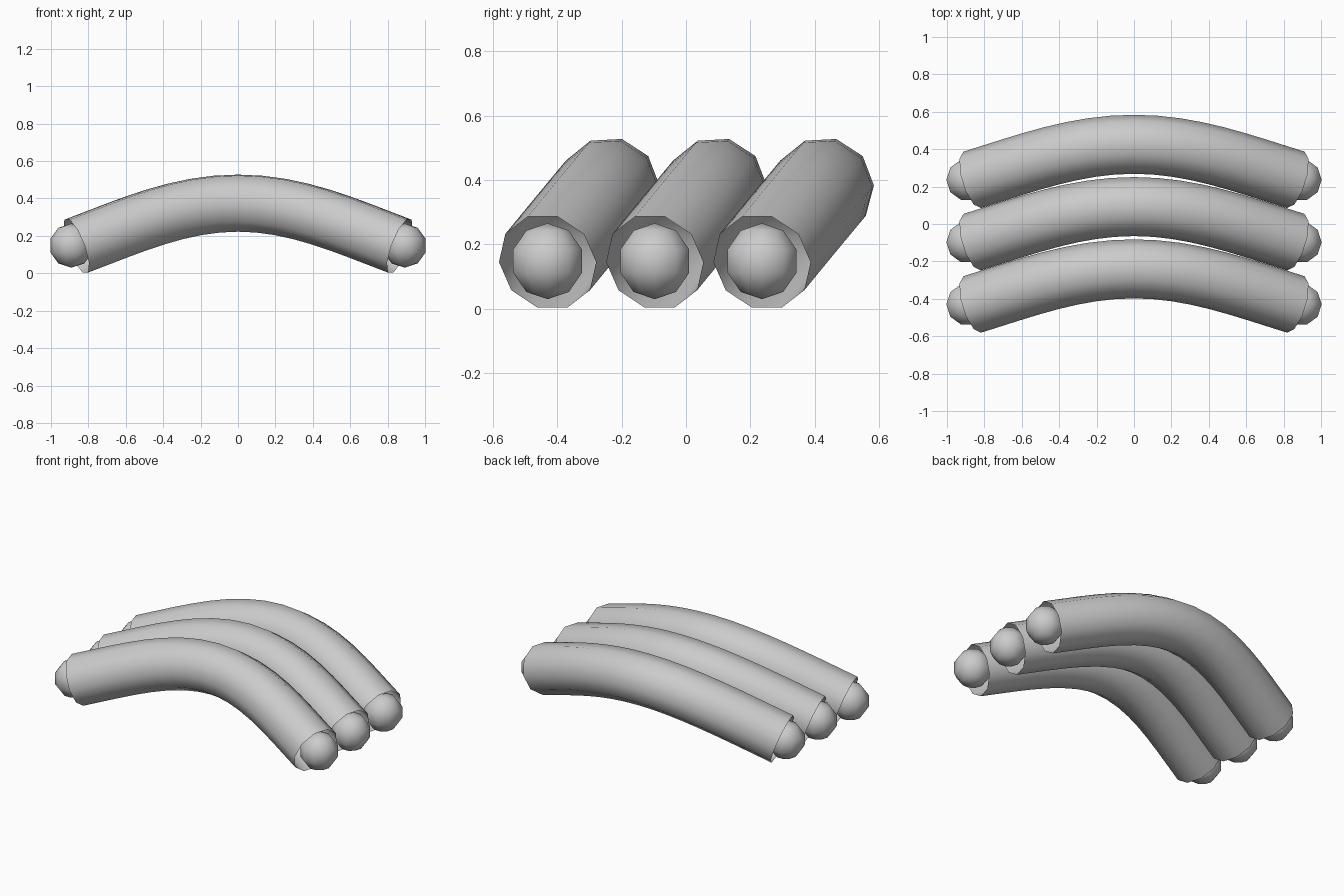
import bpy
import bmesh
from math import pi
from mathutils import Matrix, Vector

cube = bpy.data.objects.get("Cube")
if cube:
    bpy.data.objects.remove(cube, do_unlink=True)

SPACING = 0.333
TUBE_RADIUS = 0.158
BALL_RADIUS = 0.118
MIDDLE = Vector((0, -0.24, 0.375))
TIP = Vector((0.865, -0.43, 0.145))
TIP_SLOPE = Vector((1, -0.31, -0.38))

grey = bpy.data.materials.new("light_grey")
grey.use_nodes = True
grey.diffuse_color = (0.6, 0.6, 0.6, 1)
grey.node_tree.nodes["Principled BSDF"].inputs["Base Color"].default_value = (0.6, 0.6, 0.6, 1)


def add_mesh(name, mesh):
    mesh.materials.clear()
    mesh.materials.append(grey)
    mesh.polygons.foreach_set("use_smooth", [True] * len(mesh.polygons))
    obj = bpy.data.objects.new(name, mesh)
    bpy.context.scene.collection.objects.link(obj)
    return obj


def mirrored(v, side):
    return Vector((v.x * side, v.y, v.z))


# Open ten-sided tube swept along an arched path
def make_tube_mesh():
    curve = bpy.data.curves.new("arched_path", "CURVE")
    curve.dimensions = "3D"
    curve.bevel_depth = TUBE_RADIUS
    curve.bevel_resolution = 3
    curve.resolution_u = 8
    curve.use_fill_caps = False
    spline = curve.splines.new("BEZIER")
    spline.bezier_points.add(2)
    reach = Vector((0.31, 0, 0))
    for point, side in zip(spline.bezier_points, (-1, 0, 1)):
        point.handle_left_type = point.handle_right_type = "FREE"
        if side == 0:
            point.co = MIDDLE
            point.handle_left, point.handle_right = MIDDLE - reach, MIDDLE + reach
        else:
            inner = mirrored(TIP - TIP_SLOPE * 0.29, side)
            outer = mirrored(TIP + TIP_SLOPE * 0.29, side)
            point.co = mirrored(TIP, side)
            point.handle_left = inner if side > 0 else outer
            point.handle_right = outer if side > 0 else inner
    path = bpy.data.objects.new("path_helper", curve)
    bpy.context.scene.collection.objects.link(path)
    depsgraph = bpy.context.evaluated_depsgraph_get()
    mesh = bpy.data.meshes.new_from_object(path.evaluated_get(depsgraph))
    bpy.data.objects.remove(path, do_unlink=True)
    return mesh


# Low-poly ball that sits in each open tube end
def make_ball_mesh():
    bm = bmesh.new()
    bmesh.ops.create_uvsphere(bm, u_segments=10, v_segments=5, radius=BALL_RADIUS,
                              matrix=Matrix.Rotation(pi / 2, 4, "Z"))
    mesh = bpy.data.meshes.new("ball")
    bm.to_mesh(mesh)
    bm.free()
    return mesh


tube_mesh = make_tube_mesh()
ball_mesh = make_ball_mesh()

# Three tubes side by side, each with a ball at both ends
for row, label in enumerate(("front", "middle", "back")):
    tube = add_mesh(label + "_tube", tube_mesh)
    tube.location.y = row * SPACING
    for side, side_name in ((1, "left"), (-1, "right")):
        ball = add_mesh(f"{label}_{side_name}_ball", ball_mesh)
        ball.location = (side * 0.891, TIP.y + row * SPACING, 0.148)
